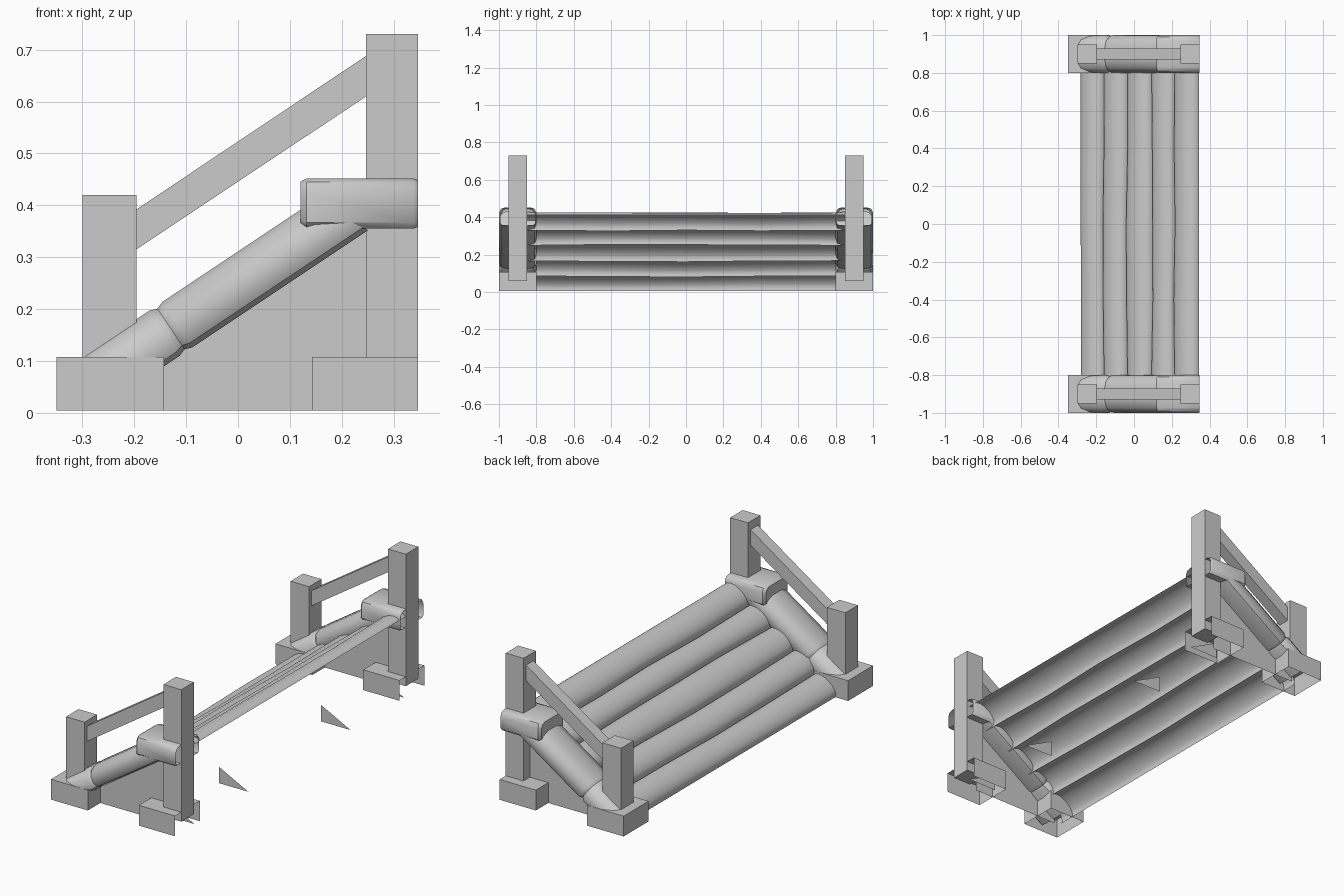
import bpy, bmesh, math, random
from mathutils import Vector

random.seed(4)
cube = bpy.data.objects.get("Cube")
if cube:
    bpy.data.objects.remove(cube)

grey = bpy.data.materials.new("plain grey")
grey.use_nodes = True
colour = (0.6, 0.6, 0.6, 1)
grey.diffuse_color = colour
grey.node_tree.nodes["Principled BSDF"].inputs["Base Color"].default_value = colour

PITCH = math.atan(0.667)
ALONG = Vector((math.cos(PITCH), 0, math.sin(PITCH)))
NORMAL = Vector((-math.sin(PITCH), 0, math.cos(PITCH)))


def finish(name, bm, smooth=False):
    mesh = bpy.data.meshes.new(name)
    bm.to_mesh(mesh)
    bm.free()
    mesh.materials.append(grey)
    ob = bpy.data.objects.new(name, mesh)
    bpy.context.collection.objects.link(ob)
    if smooth:
        bpy.ops.object.select_all(action='DESELECT')
        ob.select_set(True)
        bpy.context.view_layer.objects.active = ob
        bpy.ops.object.shade_smooth_by_angle(angle=math.radians(40))
    return ob


def box(name, x, y, z, open_dirs=()):
    """Box from ranges; faces pointing along open_dirs are left out."""
    bm = bmesh.new()
    bmesh.ops.create_cube(bm, size=1)
    for v in bm.verts:
        v.co = Vector([(r[0] + r[1]) / 2 + c * (r[1] - r[0]) for c, r in zip(v.co, (x, y, z))])
    bm.normal_update()
    gone = [f for f in bm.faces if any(f.normal.dot(Vector(d)) > 0.9 for d in open_dirs)]
    bmesh.ops.delete(bm, geom=gone, context='FACES')
    return finish(name, bm)


def slab(name, points, y, thick=0):
    """Upright polygon in the xz plane, optionally thickened along y."""
    bm = bmesh.new()
    face = bm.faces.new([bm.verts.new((px, y - thick / 2, pz)) for px, pz in points])
    if thick:
        out = bmesh.ops.extrude_face_region(bm, geom=[face])
        moved = [g for g in out["geom"] if isinstance(g, bmesh.types.BMVert)]
        bmesh.ops.translate(bm, verts=moved, vec=(0, thick, 0))
        bmesh.ops.recalc_face_normals(bm, faces=bm.faces)
    return finish(name, bm)


def loft(name, section, stations, start, along, up, cap_end=True):
    """Sweep a closed section; stations are (distance, scale)."""
    bm = bmesh.new()
    mid = max(p[1] for p in section) / 2
    rings = []
    for t, s in stations:
        rings.append([bm.verts.new(start + along * t + Vector((0, a * s, 0)) + up * (mid + (b - mid) * s))
                      for a, b in section])
    n = len(section)
    for r, q in zip(rings, rings[1:]):
        for i in range(n):
            bm.faces.new((r[i], r[(i + 1) % n], q[(i + 1) % n], q[i]))
    bm.faces.new(rings[0])
    if cap_end:
        bm.faces.new(rings[-1])
    bmesh.ops.recalc_face_normals(bm, faces=bm.faces)
    return finish(name, bm, True)


def mirrored(half):
    return half + [(-a, b) for a, b in reversed(half)]


LOG = mirrored([(0.05, 0), (0.09, 0.01), (0.1, 0.03), (0.096, 0.065), (0.075, 0.092), (0.035, 0.105)])
COLLAR = mirrored([(0.088, 0), (0.1, 0.012), (0.1, 0.07), (0.09, 0.09), (0.07, 0.097)])
DOWN, RIGHT = (0, 0, -1), (1, 0, 0)

# Two identical side frames
for side, s in (("left", 1), ("right", -1)):
    yc = 0.9 * s
    wide, post, thin = [(yc - w, yc + w) for w in (0.1, 0.05, 0.03)]
    box(side + "_low_foot", (-0.35, -0.143), wide, (0.005, 0.108), (DOWN,))
    box(side + "_high_foot", (0.143, 0.347), wide, (0.005, 0.108), (DOWN, RIGHT))
    box(side + "_low_post", (-0.3, -0.196), post, (0.06, 0.42))
    box(side + "_high_post", (0.247, 0.347), post, (0.06, 0.73))
    slab(side + "_handrail", [(-0.196, 0.315), (0.247, 0.61), (0.247, 0.688), (-0.196, 0.392)], yc, 0.06)
    slab(side + "_side_wall", [(-0.25, 0.005), (0.25, 0.005), (0.25, 0.37), (-0.25, 0.038)], yc)
    base = Vector((-0.1, yc, 0.118))
    loft(side + "_lower_side_log", LOG, [(-0.17, 1), (-0.015, 1), (0, 0.9)], base, ALONG, NORMAL)
    loft(side + "_upper_side_log", LOG, [(0, 0.9), (0.015, 1), (0.42, 1)], base, ALONG, NORMAL)
    loft(side + "_collar", COLLAR, [(0, 0.86), (0.012, 1), (0.218, 1), (0.227, 0.93)],
         Vector((0.12, yc, 0.355)), Vector((1, 0, 0)), Vector((0, 0, 1)), False)
    # Small triangular braces on the ground
    for i, y in enumerate((0.41, 0.84)):
        slab(f"{side}_brace_{i}", [(0.18, 0.005), (0.345, 0.005), (0.18, 0.088)], y * s)

# Five half-round step logs, open underneath, slightly crooked along their length
COUNT, ARC = 5, 8
YS = [-0.88, -0.4, 0, 0.4, 0.88]
low, high = Vector((-0.278, 0, 0.005)), Vector((0.345, 0, 0.412))
seams = []
for k in range(COUNT + 1):
    free = 0 < k < COUNT
    seams.append([low.lerp(high, k / COUNT) + ALONG * (random.uniform(-0.012, 0.012) if free and abs(y) < 0.5 else 0)
                  for y in YS])
for k in range(COUNT):
    bm = bmesh.new()
    rows = []
    for j, y in enumerate(YS):
        a, b = seams[k][j], seams[k + 1][j]
        rise = 0.042 + random.uniform(-0.004, 0.004)
        rows.append([bm.verts.new(a.lerp(b, (1 - math.cos(math.pi * i / ARC)) / 2)
                                  + NORMAL * rise * math.sin(math.pi * i / ARC) + Vector((0, y, 0)))
                     for i in range(ARC + 1)])
    for r, q in zip(rows, rows[1:]):
        for i in range(ARC):
            bm.faces.new((r[i], r[i + 1], q[i + 1], q[i]))
    bm.normal_update()
    if sum(f.normal.dot(NORMAL) for f in bm.faces) < 0:
        bmesh.ops.reverse_faces(bm, faces=bm.faces)
    finish(f"step_log_{k + 1}", bm, True)
